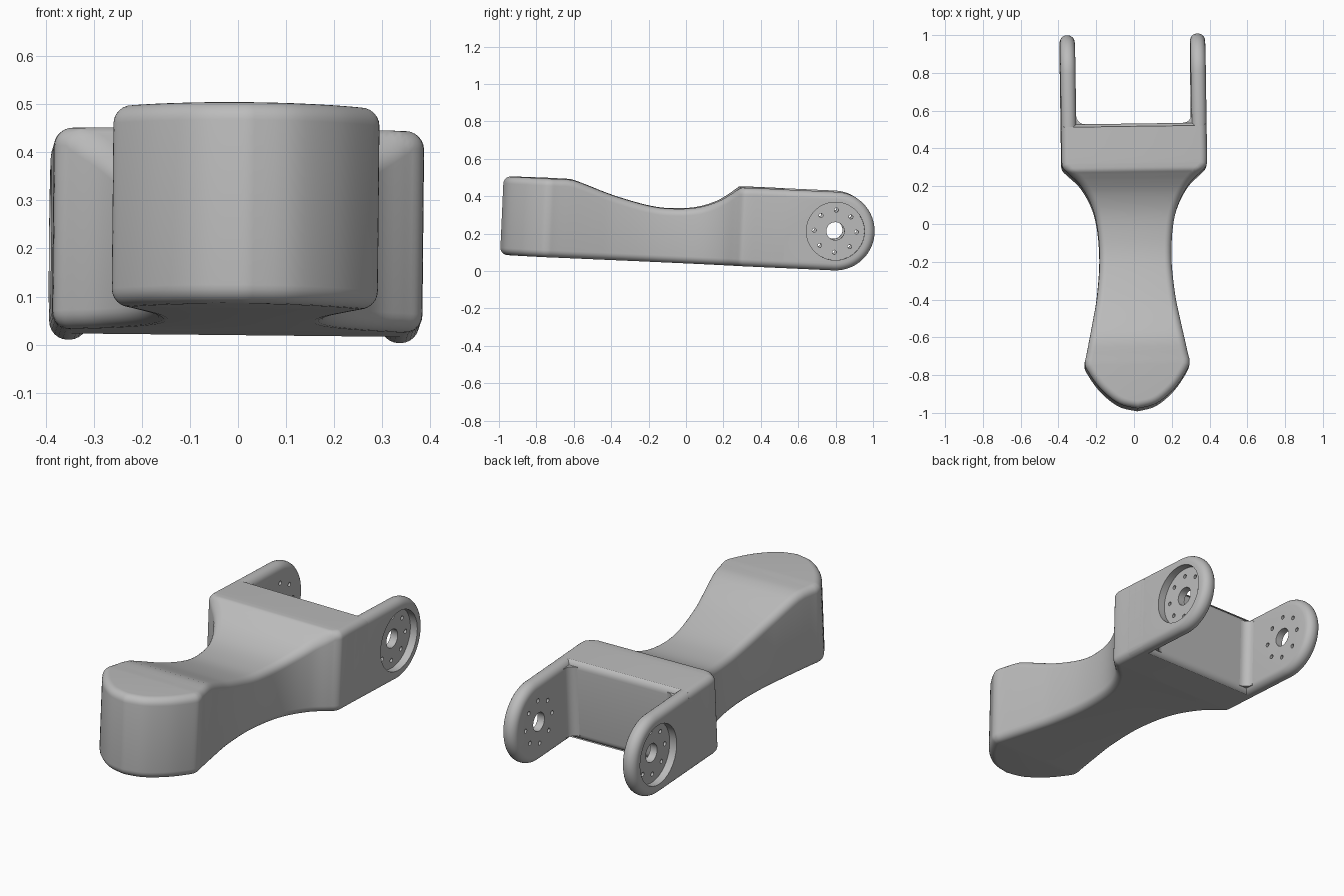
import bpy, bmesh
from math import sin, cos, pi, radians
from mathutils import Vector, Matrix

if "Cube" in bpy.data.objects:
    bpy.data.objects.remove(bpy.data.objects["Cube"], do_unlink=True)

HEIGHT, ROUND = 0.42, 0.038
PIVOT_Y, PIVOT_Z = 0.785, 0.21
OUTER, INNER, SLOT_Y = 0.385, 0.305, 0.515

# The whole link rests at a slight tilt
POSE = (Matrix.Translation((0.003, 0, 0.042)) @ Matrix.Rotation(radians(0.8), 4, 'Z')
        @ Matrix.Rotation(radians(0.6), 4, 'Y') @ Matrix.Rotation(radians(-2.58), 4, 'X'))

grey = bpy.data.materials.new("light_grey")
grey.use_nodes = True
GREY = (0.5, 0.5, 0.5, 1)
grey.diffuse_color = GREY
grey.node_tree.nodes["Principled BSDF"].inputs["Base Color"].default_value = GREY


def make_object(name, bm):
    bmesh.ops.recalc_face_normals(bm, faces=bm.faces)
    mesh = bpy.data.meshes.new(name)
    bm.to_mesh(mesh)
    bm.free()
    mesh.materials.append(grey)
    obj = bpy.data.objects.new(name, mesh)
    bpy.context.collection.objects.link(obj)
    return obj


def activate(obj):
    bpy.ops.object.select_all(action='DESELECT')
    obj.select_set(True)
    bpy.context.view_layer.objects.active = obj


def finish(obj):
    activate(obj)
    bpy.ops.object.shade_smooth_by_angle(angle=radians(35))
    obj.matrix_world = POSE


def spline(points, steps):
    """Smooth curve through the given points."""
    p = [Vector(q) for q in points]
    p = [p[0]] + p + [p[-1]]
    out = []
    for a, b, c, d in zip(p, p[1:], p[2:], p[3:]):
        for i in range(steps):
            t = i / steps
            out.append(0.5 * (2 * b + (c - a) * t + (2 * a - 5 * b + 4 * c - d) * t * t
                              + (3 * b - a - 3 * c + d) * t ** 3))
    return out + [p[-1]]


# Saddle height along the length
saddle = spline([(-1.1, HEIGHT), (-0.7, HEIGHT), (-0.62, 0.416), (-0.4, 0.343), (-0.2, 0.296),
                 (-0.07, 0.289), (0.05, 0.302), (0.15, 0.337), (0.22, 0.381), (0.26, 0.411),
                 (0.29, HEIGHT), (0.6, HEIGHT)], 6)


def top_at(y):
    for a, b in zip(saddle, saddle[1:]):
        if a.x <= y <= b.x:
            return a.y + (b.y - a.y) * (y - a.x) / (b.x - a.x)
    return HEIGHT


# Body: waisted outline with rounded rims, stitched left to right
half = spline([(0, -0.995), (0.1, -0.968), (0.195, -0.89), (0.262, -0.795), (0.277, -0.75),
               (0.265, -0.69), (0.226, -0.5), (0.205, -0.38), (0.19, -0.2), (0.2, -0.03),
               (0.23, 0.09), (0.285, 0.19), (0.345, 0.25), (0.377, 0.282), (OUTER, 0.315),
               (OUTER, 0.4), (OUTER, SLOT_Y)], 5)


def edge_normal(a, b):
    d = (b - a).normalized()
    return Vector((d.y, -d.x))


mirror = lambda p: Vector((-p.x, p.y))
chain = [mirror(half[1])] + half + [mirror(half[-1])]
normals = []
for a, b, c in zip(chain, chain[1:], chain[2:]):
    n1, n2 = edge_normal(a, b), edge_normal(b, c)
    normals.append((n1 + n2) / (1 + n1.dot(n2)))

STEPS = 6
rim = [(ROUND * (1 - sin(a)), ROUND * (1 - cos(a))) for a in (pi / 2 * i / STEPS for i in range(STEPS + 1))]
levels = [(d, z, False) for d, z in rim] + [(d, z, True) for d, z in reversed(rim)]

bm = bmesh.new()
rings = []
for inset, lift, is_top in levels:
    right, left = [], []
    for p, n in zip(half, normals):
        q = p - n * inset
        z = top_at(q.y) - lift if is_top else lift
        right.append(bm.verts.new((q.x, q.y, z)))
        left.append(right[0] if len(right) == 1 else bm.verts.new((-q.x, q.y, z)))
    rings.append((right, left))
for low, high in zip(rings, rings[1:]):
    loops = [r + l[:0:-1] for r, l in (low, high)]
    count = len(loops[0])
    for i in range(count):
        j = (i + 1) % count
        bm.faces.new((loops[0][i], loops[0][j], loops[1][j], loops[1][i]))
for right, left in (rings[0], rings[-1]):
    bm.faces.new((right[0], right[1], left[1]))
    for i in range(1, len(right) - 1):
        bm.faces.new((right[i], right[i + 1], left[i + 1], left[i]))
finish(make_object("body", bm))


def prism(bm, profile, axis_vector):
    """Extrude a closed 3D outline along a vector."""
    face = bm.faces.new([bm.verts.new(p) for p in profile])
    new = bmesh.ops.extrude_face_region(bm, geom=[face])["geom"]
    verts = [v for v in new if isinstance(v, bmesh.types.BMVert)]
    bmesh.ops.translate(bm, verts=verts, vec=axis_vector)


def drill(bm, x0, x1, y, z, radius, sides):
    ring = [(x0, y + radius * cos(2 * pi * i / sides), z + radius * sin(2 * pi * i / sides))
            for i in range(sides)]
    prism(bm, ring, (x1 - x0, 0, 0))


def cut(target, bm):
    cutter = make_object("cutter", bm)
    cutter.hide_render = True
    mod = target.modifiers.new("cut", 'BOOLEAN')
    mod.operation, mod.solver, mod.object = 'DIFFERENCE', 'EXACT', cutter
    activate(target)
    bpy.ops.object.modifier_apply(modifier=mod.name)
    bpy.data.objects.remove(cutter, do_unlink=True)


for side, label in ((1, "left"), (-1, "right")):
    # Fork prong with a rounded end
    outline = [(side * INNER, 0.36, 0), (side * INNER, 0.36, HEIGHT)]
    for i in range(41):
        a = pi / 2 - pi * i / 40
        outline.append((side * INNER, PIVOT_Y + PIVOT_Z * cos(a), PIVOT_Z + PIVOT_Z * sin(a)))
    bm = bmesh.new()
    prism(bm, outline, (side * (OUTER - INNER), 0, 0))
    prong = make_object(label + "_prong", bm)
    bevel = prong.modifiers.new("round", 'BEVEL')
    bevel.width, bevel.segments, bevel.angle_limit = ROUND, 6, radians(30)
    activate(prong)
    bpy.ops.object.modifier_apply(modifier=bevel.name)

    # Outer bearing recess
    bm = bmesh.new()
    drill(bm, side * (OUTER - 0.04), side * 0.5, PIVOT_Y, PIVOT_Z, 0.155, 64)
    cut(prong, bm)
    # Axle hole and ring of bolt holes
    bm = bmesh.new()
    drill(bm, side * 0.2, side * 0.5, PIVOT_Y, PIVOT_Z, 0.048, 32)
    for i in range(8):
        a = i * pi / 4
        drill(bm, side * 0.2, side * 0.5, PIVOT_Y + 0.113 * cos(a), PIVOT_Z + 0.113 * sin(a), 0.011, 12)
    cut(prong, bm)
    finish(prong)

    # Fillet between prong and back wall
    size = 0.045
    corner = [(side * (INNER + 0.01), SLOT_Y - 0.01), (side * (INNER + 0.01), SLOT_Y + size)]
    for i in range(9):
        a = pi / 2 * i / 8
        corner.append((side * (INNER - size + size * cos(a)), SLOT_Y + size - size * sin(a)))
    corner.append((side * (INNER - size), SLOT_Y - 0.01))
    bm = bmesh.new()
    prism(bm, [(x, y, 0.025) for x, y in corner], (0, 0, HEIGHT - 0.05))
    finish(make_object(label + "_fillet", bm))
